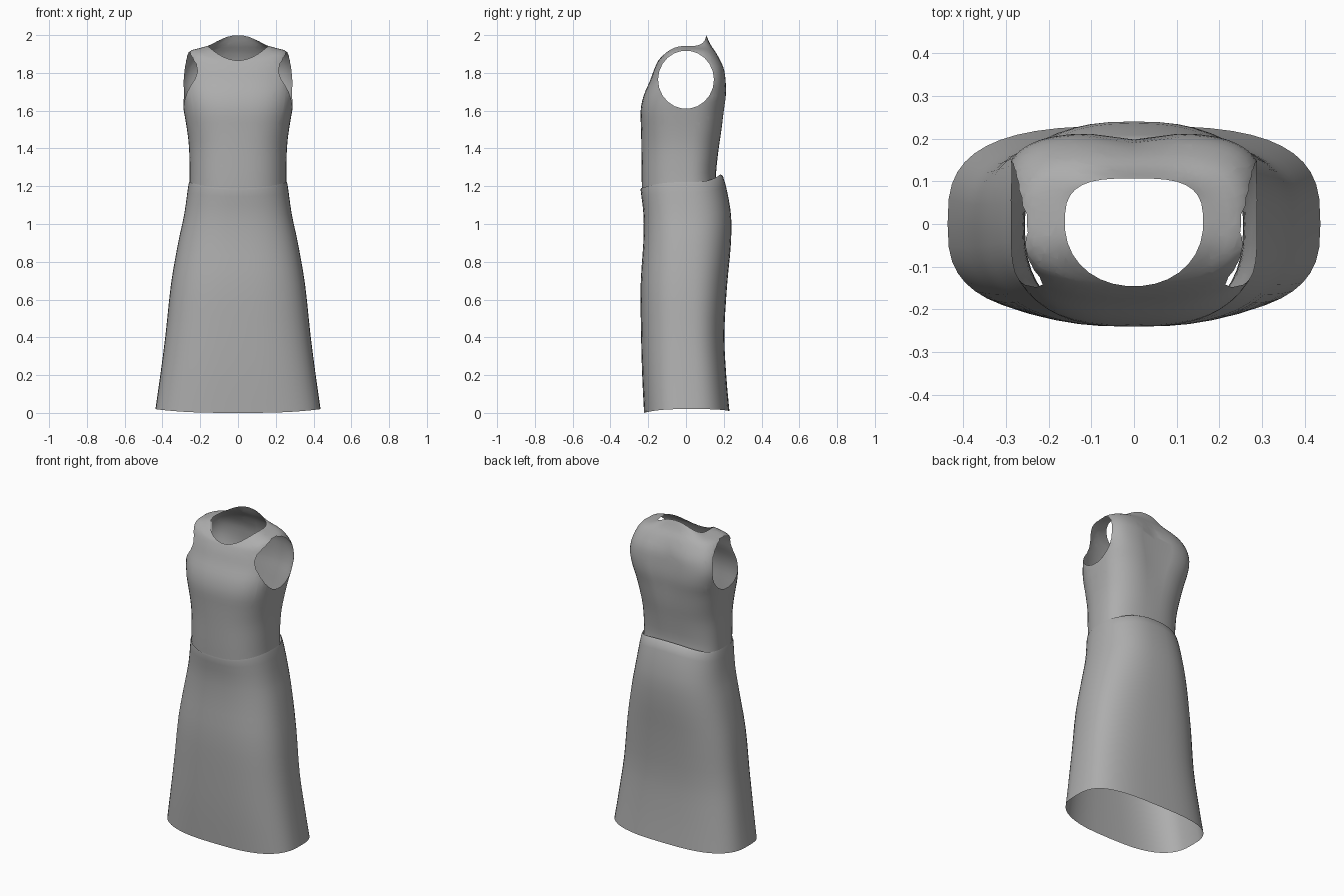
import bpy, bmesh, math
from mathutils import Vector

if "Cube" in bpy.data.objects:
    bpy.data.objects.remove(bpy.data.objects["Cube"], do_unlink=True)

SIDES = 48
STEPS = 3

grey = bpy.data.materials.new("grey cloth")
grey.use_nodes = True
grey.diffuse_color = (0.42, 0.42, 0.42, 1)
grey.node_tree.nodes["Principled BSDF"].inputs["Base Color"].default_value = (0.42, 0.42, 0.42, 1)


def power(v, e):
    return math.copysign(abs(v) ** e, v)


def resample(rows):
    """Smooth the ring settings with a spline through them."""
    out = []
    for i in range(len(rows) - 1):
        p0, p1 = rows[max(i - 1, 0)], rows[i]
        p2, p3 = rows[i + 1], rows[min(i + 2, len(rows) - 1)]
        for k in range(STEPS):
            t = k / STEPS
            out.append([b + 0.5 * t * (c - a + t * (2*a - 5*b + 4*c - d + t * (3*(b - c) + d - a)))
                        for a, b, c, d in zip(p0, p1, p2, p3)])
    return out + [rows[-1]]


def ring(bm, row):
    """Ring: half width, front depth, back depth, z front/side/back, squareness front/back, groove."""
    w, front, back, zf, zs, zb, nf, nb, groove = row
    verts = []
    for k in range(SIDES):
        a = 2 * math.pi * k / SIDES
        c, s = math.cos(a), math.sin(a)
        if abs(c) < 1e-6:
            c = 0
        if abs(s) < 1e-6:
            s = 0
        n = nb if s > 0 else nf
        x = w * power(c, 2 / n)
        y = (back if s > 0 else front) * power(s, 2 / n)
        if s > 0:
            y -= groove * math.exp(-(x / 0.07) ** 2) * s
            z = zs + (zb - zs) * s ** 3
        else:
            z = zs + (zf - zs) * s * s
        verts.append(bm.verts.new((x, y, z)))
    return verts


def loft(rows):
    bm = bmesh.new()
    rings = [ring(bm, r) for r in resample(rows)]
    for lo, hi in zip(rings, rings[1:]):
        for k in range(SIDES):
            j = (k + 1) % SIDES
            bm.faces.new((lo[k], lo[j], hi[j], hi[k]))
    return bm


def cut_hole(bm, outline, region):
    """Cut a convex opening out of the cloth, one outline edge at a time."""
    planes = []
    inside = [f for f in bm.faces if region(f.calc_center_median())]
    for co, normal in outline:
        planes.append((co, normal))
        geom = set(inside)
        for f in inside:
            geom.update(f.edges)
            geom.update(f.verts)
        bmesh.ops.bisect_plane(bm, geom=list(geom), plane_co=co, plane_no=normal, dist=1e-5)
        inside = []
        for f in bm.faces:
            m = f.calc_center_median()
            if region(m) and all((m - p).dot(q) <= 1e-6 for p, q in planes):
                inside.append(f)
    bmesh.ops.delete(bm, geom=inside, context='FACES')


def edge_planes(points, lift):
    planes = []
    for (u, v), (p, q) in zip(points, points[1:] + points[:1]):
        planes.append((lift(u, v), lift(q - v, u - p).normalized()))
    return planes


def finish(name, bm):
    bmesh.ops.recalc_face_normals(bm, faces=bm.faces[:])
    mesh = bpy.data.meshes.new(name)
    bm.to_mesh(mesh)
    bm.free()
    mesh.materials.append(grey)
    obj = bpy.data.objects.new(name, mesh)
    bpy.context.collection.objects.link(obj)
    bpy.ops.object.select_all(action='DESELECT')
    obj.select_set(True)
    bpy.context.view_layer.objects.active = obj
    bpy.ops.object.shade_smooth_by_angle(angle=math.radians(50))
    return obj


# Skirt: flared tube from hem to waist
skirt = [
    (.437, .222, .23, 0, .02, .01, 2.9, 3, 0),
    (.41, .232, .213, .2, .21, .2, 2.8, 2.9, 0),
    (.383, .238, .203, .42, .42, .42, 2.7, 2.7, 0),
    (.355, .24, .218, .68, .68, .68, 2.6, 2.6, 0),
    (.317, .226, .238, .9, .9, .9, 2.5, 2.5, 0),
    (.285, .225, .236, 1.05, 1.05, 1.07, 2.5, 2.5, 0),
    (.262, .24, .195, 1.178, 1.21, 1.255, 2.5, 2.5, 0),
    (.257, .234, .16, 1.182, 1.212, 1.235, 2.5, 2.5, 0),
]
finish("skirt", loft(skirt))

# Bodice: waist to a rounded shoulder yoke, opened afterwards
bodice = [
    (.257, .233, .163, 1.175, 1.2, 1.21, 2.5, 2.5, 0),
    (.256, .235, .16, 1.26, 1.27, 1.28, 2.5, 2.5, 0),
    (.259, .236, .176, 1.4, 1.4, 1.4, 2.5, 2.5, .003),
    (.27, .238, .192, 1.5, 1.5, 1.5, 2.6, 2.7, .006),
    (.287, .24, .205, 1.6, 1.6, 1.6, 2.7, 3, .012),
    (.299, .224, .214, 1.68, 1.68, 1.68, 2.7, 3.6, .016),
    (.308, .19, .212, 1.76, 1.76, 1.76, 2.6, 4, .018),
    (.295, .168, .2, 1.82, 1.84, 1.83, 2.6, 3.8, .014),
    (.262, .152, .165, 1.855, 1.91, 1.9, 2.6, 3.2, .004),
    (.2, .143, .13, 1.87, 1.932, 1.95, 2.5, 3, 0),
    (.15, .128, .104, 1.885, 1.945, 2.005, 2.3, 2.6, 0),
    (.12, .1, .09, 1.9, 1.95, 2.03, 2.2, 2.2, 0),
]
bm = loft(bodice)

# Armholes
oval = [(.148 * math.cos(a), 1.764 + .154 * math.sin(a))
        for a in (2 * math.pi * k / 22 for k in range(22))]
arm_planes = edge_planes(oval, lambda u, v: Vector((0, u, v)))
for side in (1, -1):
    cut_hole(bm, arm_planes, lambda m: m.x * side > .19 and m.z > 1.55)

# Neckline: round in front, squarer behind
neck = []
for k in range(32):
    a = 2 * math.pi * (k + .5) / 32
    c, s = math.cos(a), math.sin(a)
    e = 2 / 3.2 if s > 0 else 2 / 2.1
    neck.append((.162 * power(c, e), (.107 if s > 0 else .146) * power(s, e)))
cut_hole(bm, edge_planes(neck, lambda u, v: Vector((u, v, 0))), lambda m: m.z > 1.8)
finish("bodice", bm)
